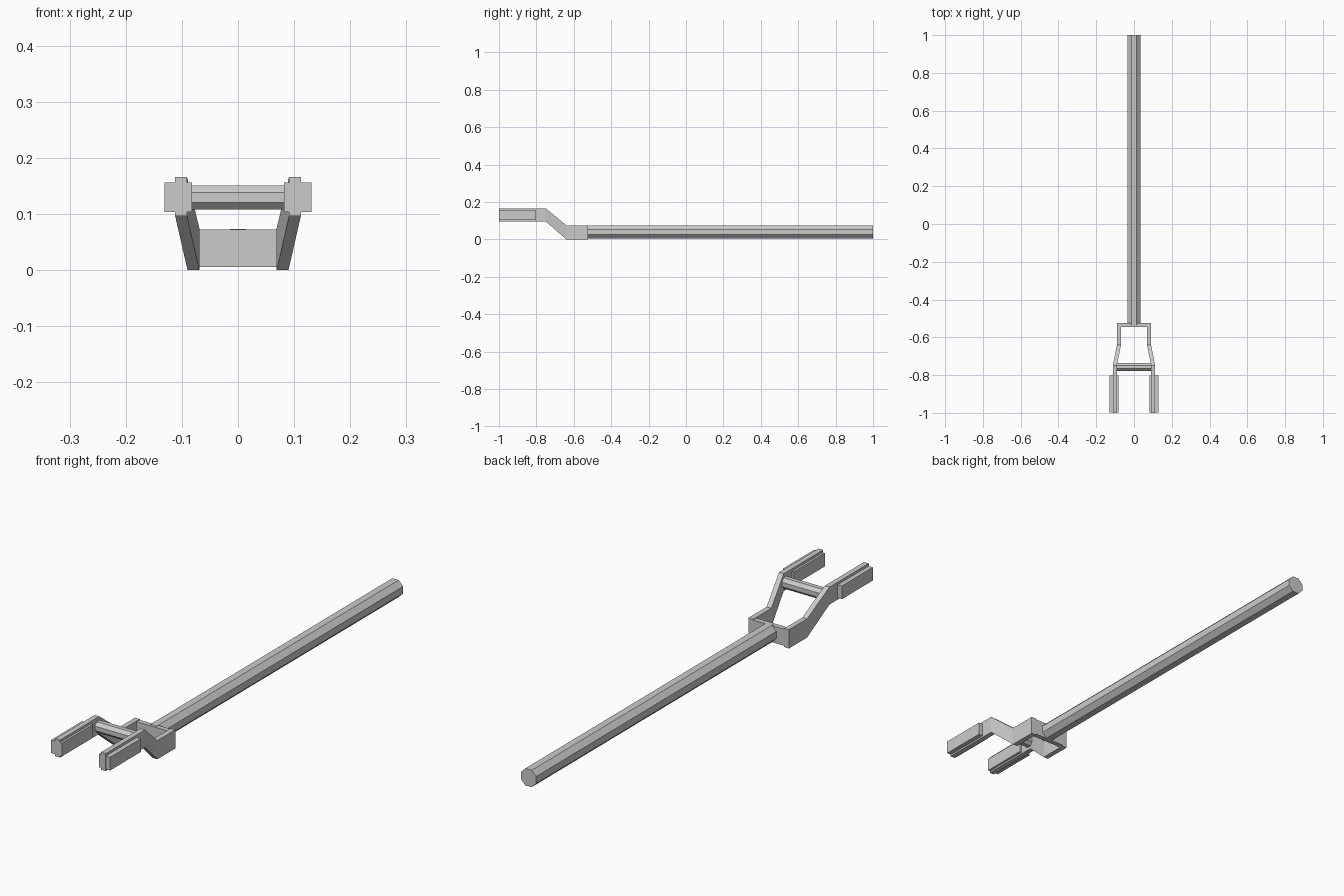
import bpy, bmesh, math

if "Cube" in bpy.data.objects:
    bpy.data.objects.remove(bpy.data.objects["Cube"])


def make_object(name, bm):
    bmesh.ops.recalc_face_normals(bm, faces=bm.faces)
    me = bpy.data.meshes.new(name)
    bm.to_mesh(me)
    bm.free()
    ob = bpy.data.objects.new(name, me)
    bpy.context.collection.objects.link(ob)
    return ob


def loft(name, rings):
    """Skin matching closed rings and cap both ends."""
    bm = bmesh.new()
    loops = [[bm.verts.new(p) for p in ring] for ring in rings]
    n = len(loops[0])
    for a, b in zip(loops, loops[1:]):
        for i in range(n):
            j = (i + 1) % n
            bm.faces.new((a[i], a[j], b[j], b[i]))
    bm.faces.new(loops[0])
    bm.faces.new(loops[-1])
    return make_object(name, bm)


def section(y, x0, x1, z0, z1):
    """Upright rectangle across the y axis."""
    return [(x0, y, z0), (x1, y, z0), (x1, y, z1), (x0, y, z1)]


def octagon(apothem):
    r = apothem / math.cos(math.pi / 8)
    angles = [math.pi / 8 + k * math.pi / 4 for k in range(8)]
    return [(r * math.cos(a), r * math.sin(a)) for a in angles]


# Long octagonal handle
loft("handle", [[(u, y, 0.039 + v) for u, v in octagon(0.034)] for y in (-0.535, 1.0)])

# Plate joining the two arms
loft("yoke_plate", [section(y, -0.075, 0.075, 0.005, 0.072) for y in (-0.545, -0.525)])

# Octagonal bar between the raised ends
loft("cross_bar", [[(x, -0.757 + u, 0.129 + v) for u, v in octagon(0.0215)] for x in (-0.095, 0.095)])

# Bent arm ending in a prong, mirrored to the other side
arm = loft("fork_arm", [
    section(-0.525, 0.069, 0.09, 0.0, 0.075),
    section(-0.64, 0.069, 0.09, 0.0, 0.075),
    section(-0.75, 0.091, 0.112, 0.096, 0.166),
    section(-1.0, 0.091, 0.112, 0.096, 0.166),
])

# Grip pad around each prong
pad = loft("prong_pad", [section(y, 0.082, 0.131, 0.103, 0.156) for y in (-0.999, -0.803)])

for ob in (arm, pad):
    mod = ob.modifiers.new("mirror", 'MIRROR')
    mod.use_axis = (True, False, False)
    mod.use_mirror_merge = False
